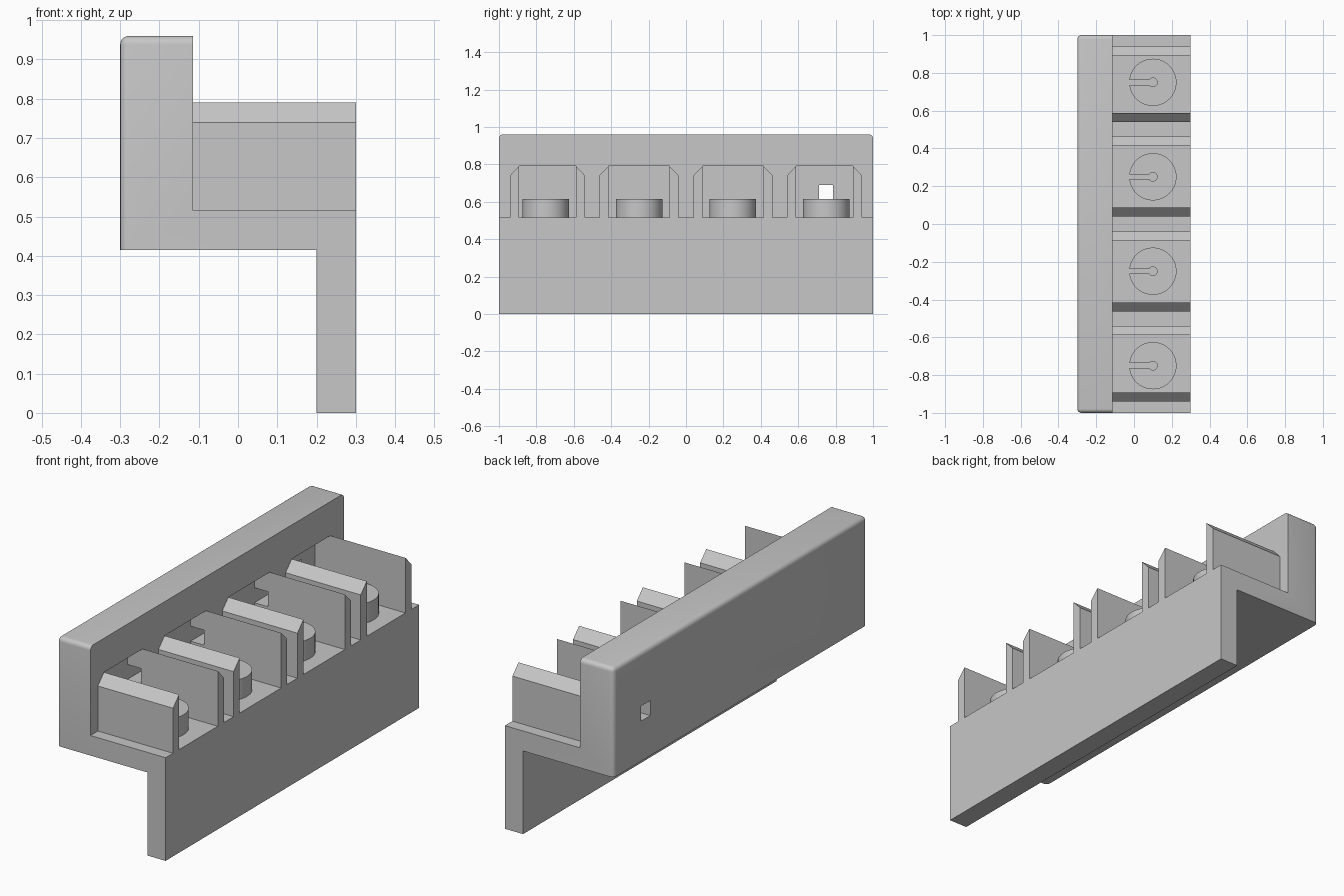
import bpy
import bmesh
from math import radians

if "Cube" in bpy.data.objects:
    bpy.data.objects.remove(bpy.data.objects["Cube"], do_unlink=True)

# One plain grey for everything
grey = bpy.data.materials.new("light_grey")
grey.use_nodes = True
GREY = (0.57, 0.57, 0.57, 1)
grey.diffuse_color = GREY
grey.node_tree.nodes["Principled BSDF"].inputs["Base Color"].default_value = GREY

BACK, FRONT = -0.3, 0.3
WALL_FRONT, POCKET_BACK = -0.115, -0.2
FLOOR, RIM, TOP = 0.515, 0.79, 0.96


def finish(bm, name):
    bmesh.ops.recalc_face_normals(bm, faces=bm.faces)
    mesh = bpy.data.meshes.new(name)
    bm.to_mesh(mesh)
    bm.free()
    mesh.materials.append(grey)
    obj = bpy.data.objects.new(name, mesh)
    bpy.context.collection.objects.link(obj)
    return obj


def prism(points, start, end, axis):
    """Extrude an outline along y (points are x, z) or x (points are y, z)."""
    bm = bmesh.new()
    place = (lambda p, d: (p[0], d, p[1])) if axis == "y" else (lambda p, d: (d, p[0], p[1]))
    a = [bm.verts.new(place(p, start)) for p in points]
    b = [bm.verts.new(place(p, end)) for p in points]
    bm.faces.new(a)
    bm.faces.new(b[::-1])
    for i in range(len(points)):
        j = (i + 1) % len(points)
        bm.faces.new((a[i], b[i], b[j], a[j]))
    return bm


def box(name, x0, x1, y0, y1, z0, z1):
    return finish(prism([(x0, z0), (x1, z0), (x1, z1), (x0, z1)], y0, y1, "y"), name)


def cylinder(name, radius, x, y, z0, z1, sides):
    bm = bmesh.new()
    bmesh.ops.create_cone(bm, cap_ends=True, segments=sides, radius1=radius,
                          radius2=radius, depth=z1 - z0)
    bmesh.ops.translate(bm, verts=bm.verts, vec=(x, y, (z0 + z1) / 2))
    return finish(bm, name)


def activate(obj):
    bpy.ops.object.select_all(action="DESELECT")
    obj.select_set(True)
    bpy.context.view_layer.objects.active = obj


def cut(obj, cutter):
    activate(obj)
    mod = obj.modifiers.new("cut", "BOOLEAN")
    mod.operation = "DIFFERENCE"
    mod.solver = "EXACT"
    mod.object = cutter
    bpy.ops.object.modifier_apply(modifier=mod.name)
    bpy.data.objects.remove(cutter, do_unlink=True)


def smooth(obj):
    activate(obj)
    bpy.ops.object.shade_smooth_by_angle(angle=radians(30))


# Stepped body: hanging leg, shelf and tall back wall
bm = prism([(0.2, 0), (FRONT, 0), (FRONT, FLOOR), (WALL_FRONT, FLOOR),
            (WALL_FRONT, TOP), (BACK, TOP), (BACK, 0.415), (0.2, 0.415)], -1, 1, "y")


def rounded(edge):
    u, v = (vert.co for vert in edge.verts)
    on_back = abs(u.x - BACK) + abs(v.x - BACK) < 1e-4
    on_top = abs(u.z - TOP) + abs(v.z - TOP) < 1e-4
    on_end = abs(u.y - v.y) < 1e-4
    return on_back + on_top + on_end > 1


bmesh.ops.bevel(bm, geom=[e for e in bm.edges if rounded(e)], offset=0.022,
                segments=5, profile=0.5, affect="EDGES", clamp_overlap=True)
body = finish(bm, "body")

# Bays: inner edges, measured along the rail, mirrored about the middle
bays = [(-0.893, -0.588), (-0.415, -0.088), (0.088, 0.415), (0.588, 0.893)]
for y0, y1 in bays:
    cut(body, box("pocket_cutter", POCKET_BACK, 0, y0, y1, FLOOR, RIM))

# Wire channel between neighbouring pockets and its exit through the back
for (_, y0), (y1, _) in zip(bays, bays[1:]):
    cut(body, box("channel_cutter", POCKET_BACK, -0.125, y0 - 0.02, y1 + 0.02, 0.615, 0.69))
cut(body, box("exit_cutter", -0.4, -0.15, 0.71, 0.785, 0.615, 0.69))
smooth(body)

for n, (y0, y1) in enumerate(bays, 1):
    # Pair of dividers with tops sloping down away from the bay
    for side, inner, out in (("right", y0, -0.048), ("left", y1, 0.048)):
        outline = [(inner, FLOOR), (inner, RIM), (inner + out, 0.74), (inner + out, FLOOR)]
        finish(prism(outline, WALL_FRONT, FRONT, "x"), f"{side}_divider_{n}")

    # Round seat with a keyhole slot towards the wall
    y = -1.25 + 0.5 * n
    seat = cylinder(f"round_seat_{n}", 0.125, 0.1, y, FLOOR, 0.615, 64)
    cut(seat, cylinder("hole_cutter", 0.023, 0.1, y, 0.5, 0.7, 32))
    cut(seat, box("slot_cutter", -0.1, 0.095, y - 0.013, y + 0.013, 0.5, 0.7))
    smooth(seat)
